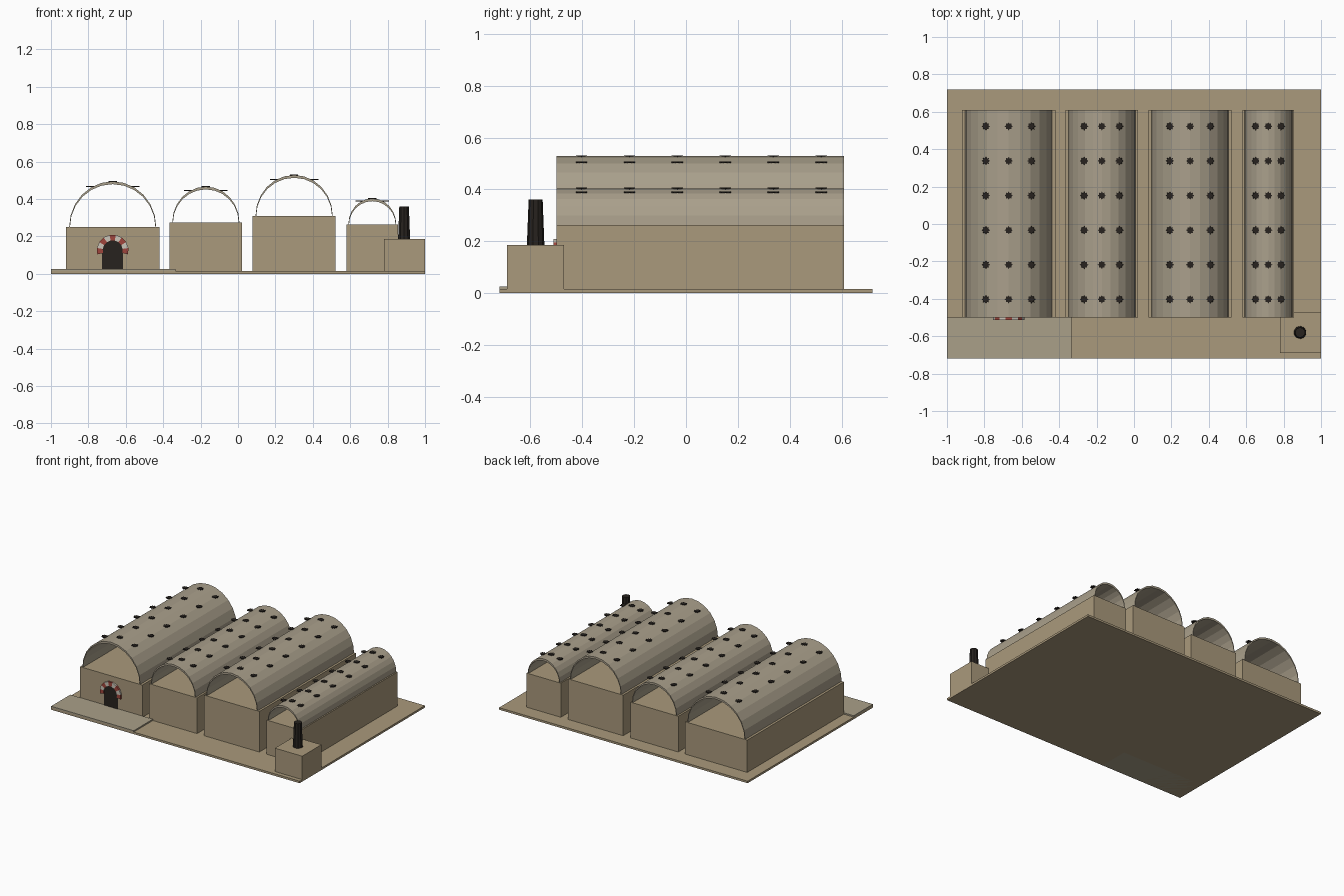
import bpy, bmesh
from math import sin, cos, pi

if "Cube" in bpy.data.objects:
    bpy.data.objects.remove(bpy.data.objects["Cube"])


def mat(name, rgb):
    m = bpy.data.materials.new(name)
    m.diffuse_color = (*rgb, 1)
    m.use_nodes = True
    m.node_tree.nodes["Principled BSDF"].inputs["Base Color"].default_value = m.diffuse_color
    return m


STONE = mat("sandstone", (0.40, 0.32, 0.20))
PAVE = mat("paving", (0.40, 0.35, 0.25))
PLASTER = mat("plaster", (0.40, 0.35, 0.26))
DARK = mat("dark", (0.02, 0.016, 0.013))
RED = mat("red_stone", (0.35, 0.06, 0.045))
WHITE = mat("white_stone", (0.6, 0.56, 0.48))


def finish(name, bm, m):
    bmesh.ops.recalc_face_normals(bm, faces=bm.faces)
    me = bpy.data.meshes.new(name)
    bm.to_mesh(me)
    bm.free()
    me.materials.append(m)
    ob = bpy.data.objects.new(name, me)
    bpy.context.collection.objects.link(ob)
    return ob


def add_prism(bm, base, offset):
    """Extrude a closed outline of 3D points along offset."""
    f = bm.faces.new([bm.verts.new(p) for p in base])
    r = bmesh.ops.extrude_face_region(bm, geom=[f], use_keep_orig=True)
    verts = [g for g in r["geom"] if isinstance(g, bmesh.types.BMVert)]
    bmesh.ops.translate(bm, verts=verts, vec=offset)


def prism(name, base, offset, m):
    bm = bmesh.new()
    add_prism(bm, base, offset)
    return finish(name, bm, m)


def box(name, x0, x1, y0, y1, z0, z1, m):
    base = [(x0, y0, z0), (x1, y0, z0), (x1, y1, z0), (x0, y1, z0)]
    return prism(name, base, (0, 0, z1 - z0), m)


def arc(cx, cz, rx, rz, y, n, a0=0.0, a1=pi):
    return [(cx + rx * cos(a0 + (a1 - a0) * i / n), y,
             cz + rz * sin(a0 + (a1 - a0) * i / n)) for i in range(n + 1)]


Y0, Y1 = -0.50, 0.61

# Ground slab and entrance terrace
box("ground_slab", -1, 1, -0.72, 0.72, 0, 0.015, STONE)
box("entrance_terrace", -1, -0.335, -0.72, Y0, 0.0, 0.025, PAVE)

# Four vaulted halls: centre x, half width, wall top
halls = [(-0.67, 0.25, 0.25), (-0.172, 0.193, 0.275),
         (0.30, 0.222, 0.31), (0.718, 0.138, 0.263)]
for k, (cx, hw, top) in enumerate(halls, 1):
    box(f"hall_walls_{k}", cx - hw, cx + hw, Y0, Y1, 0.01, top, STONE)
    # Thin barrel vault, open at both ends
    r = hw * 0.93
    rise = r + 0.012
    outline = arc(cx, top, r, rise, Y0, 12) + \
        arc(cx, top, r - 0.004, rise - 0.015, Y0, 12)[::-1]
    prism(f"barrel_vault_{k}", outline, (0, Y1 - Y0, 0), PLASTER)
    # Star-shaped skylights in three rows of six
    bm = bmesh.new()
    for c in (-1, 0, 1):
        for j in range(6):
            y = -0.403 + j * 0.185
            x = cx + c * 0.485 * hw
            z = top + rise - 0.003 - abs(c) * 0.115 * r
            star = [(x + (0.022, 0.015)[i % 2] * cos(i * pi / 8),
                     y + (0.022, 0.015)[i % 2] * sin(i * pi / 8), z)
                    for i in range(16)]
            add_prism(bm, star, (0, 0, 0.006))
    finish(f"star_skylights_{k}", bm, DARK)

# Arched doorway with alternating voussoirs
dx, dz = -0.67, 0.125
door = arc(dx, dz, 0.056, 0.056, -0.505, 12) + \
    [(dx - 0.056, -0.505, 0.025), (dx + 0.056, -0.505, 0.025)]
prism("door_opening", door, (0, 0.01, 0), DARK)
N, start = 9, -0.25
step = (pi - 2 * start) / N
for i in range(N):
    a = start + i * step
    wedge = arc(dx, dz, 0.085, 0.085, -0.512, 1, a, a + step) + \
        arc(dx, dz, 0.054, 0.054, -0.512, 1, a, a + step)[::-1]
    prism(f"voussoir_{i + 1}", wedge, (0, 0.015, 0), (RED, WHITE)[i % 2])

# Furnace house and chimney
box("furnace_house", 0.78, 1.0, -0.69, -0.47, 0.01, 0.185, STONE)
bm = bmesh.new()
bmesh.ops.create_cone(bm, cap_ends=True, segments=10, radius1=0.034,
                      radius2=0.027, depth=0.18)
bmesh.ops.translate(bm, verts=bm.verts, vec=(0.888, -0.58, 0.271))
finish("chimney", bm, DARK)
